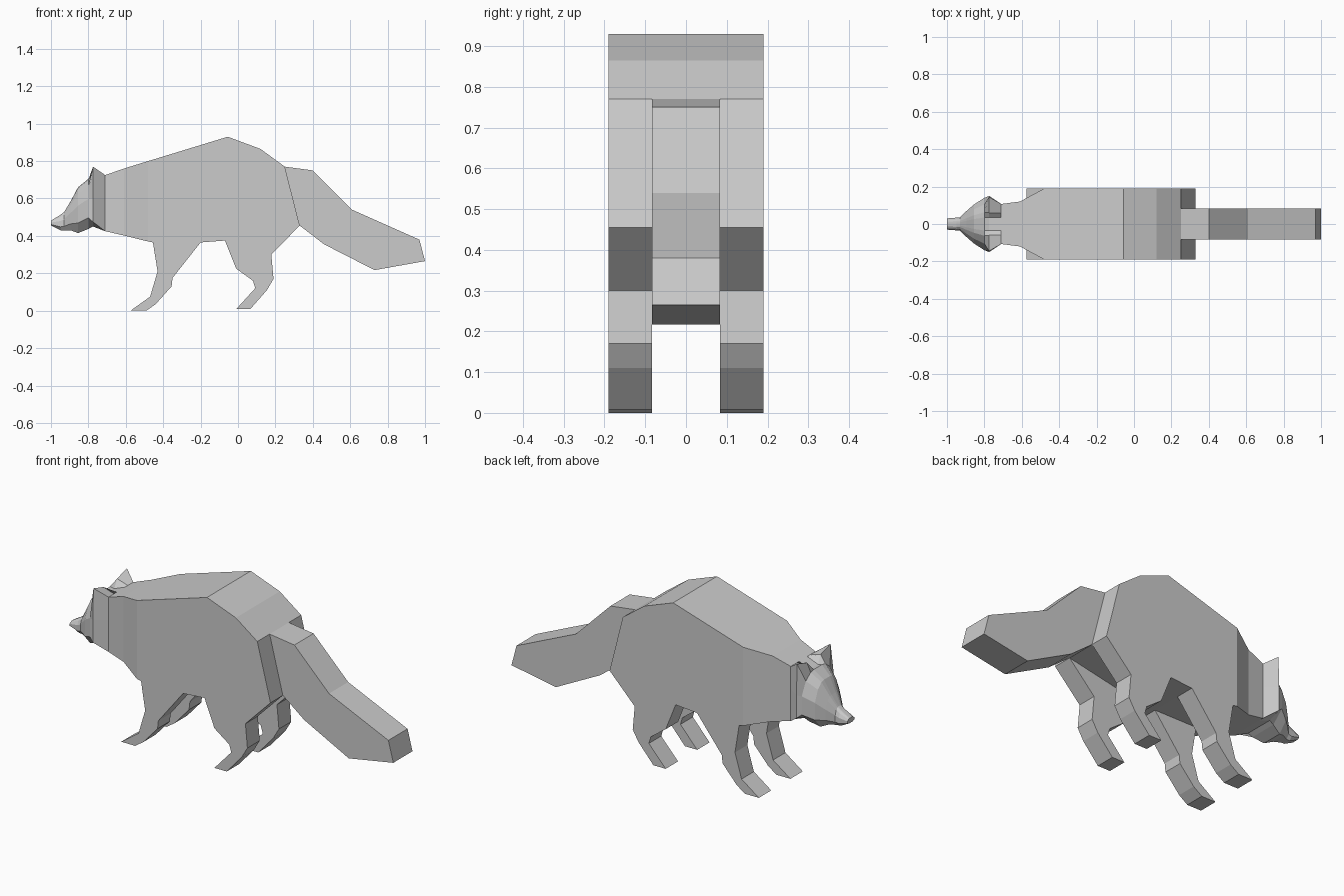
import bpy, bmesh

if "Cube" in bpy.data.objects:
    bpy.data.objects.remove(bpy.data.objects["Cube"])


def finish(name, bm):
    bmesh.ops.remove_doubles(bm, verts=bm.verts, dist=0.0005)
    bmesh.ops.recalc_face_normals(bm, faces=bm.faces)
    mesh = bpy.data.meshes.new(name)
    bm.to_mesh(mesh)
    bm.free()
    obj = bpy.data.objects.new(name, mesh)
    bpy.context.collection.objects.link(obj)
    return obj


def prism(name, profile, y0, y1):
    """Side profile extruded along y; the last-to-first edge joins another part and stays open."""
    bm = bmesh.new()
    a = [bm.verts.new((x, y0, z)) for x, z in profile]
    b = [bm.verts.new((x, y1, z)) for x, z in profile]
    bm.faces.new(a)
    bm.faces.new(b[::-1])
    for i in range(len(profile) - 1):
        bm.faces.new((a[i], a[i + 1], b[i + 1], b[i]))
    return finish(name, bm)


def loft(name, rings, cap_first=False):
    """Rings are (x, half section from top centre to bottom centre), mirrored in y."""
    bm = bmesh.new()
    loops = []
    for x, half in rings:
        full = half + [(-y, z) for y, z in half[::-1] if y > 0]
        loops.append([bm.verts.new((x, y, z)) for y, z in full])
    n = len(loops[0])
    for a, b in zip(loops, loops[1:]):
        for i in range(n):
            j = (i + 1) % n
            bm.faces.new((a[i], a[j], b[j], b[i]))
    if cap_first:
        bm.faces.new(loops[0])
    return finish(name, bm)


# torso
prism("torso", [(-.48, .80), (-.055, .93), (.12, .865), (.25, .77), (.33, .455),
                (-.07, .375), (-.20, .365), (-.455, .365), (-.48, .37)], -.19, .19)

# neck, tapering toward the head
loft("neck", [(x, [(w, top), (w, low)]) for x, w, top, low in
              [(-.48, .19, .80, .37), (-.61, .12, .76, .402), (-.71, .107, .725, .425)]])

# tail
prism("tail", [(.25, .77), (.40, .75), (.61, .54), (.97, .38), (1.0, .265),
               (.73, .217), (.46, .355), (.33, .455)], -.083, .083)

# legs, one pair in front and one behind
front = [(-.455, .365), (-.43, .21), (-.47, .075), (-.575, 0), (-.49, 0),
         (-.44, .035), (-.355, .13), (-.35, .175), (-.20, .365)]
hind = [(-.07, .375), (-.01, .225), (.08, .16), (.092, .12), (-.01, .008), (.065, .008),
        (.155, .11), (.19, .17), (.178, .30), (.33, .455)]
for side, s in (("left", 1), ("right", -1)):
    prism("front_leg_" + side, front, s * .083, s * .19)
    prism("hind_leg_" + side, hind, s * .083, s * .19)


# head: snout rings share one section shape, scaled by top, bottom and width
SHAPE = [(0, 1), (.25, 1), (.45, .98), (.75, .86), (1, .6), (1, .22), (.55, 0), (0, 0)]


def section(x, top, low, w):
    return x, [(u * w, low + v * (top - low)) for u, v in SHAPE]


head = [section(*r) for r in [(-1.0, .482, .455, .03), (-.95, .512, .43, .034),
                              (-.93, .527, .43, .036), (-.895, .585, .43, .07),
                              (-.855, .66, .415, .105), (-.80, .705, .437, .14)]]
# widest ring carries the two ears, with a notch between them
head.append((-.775, [(0, .70), (.035, .70), (.06, .745), (.145, .77),
                     (.15, .60), (.15, .475), (.08, .45), (0, .45)]))
head.append((-.71, [(0, .725), (.035, .725), (.06, .725), (.107, .725),
                    (.107, .60), (.107, .425), (.08, .425), (0, .425)]))
loft("head", head, cap_first=True)
